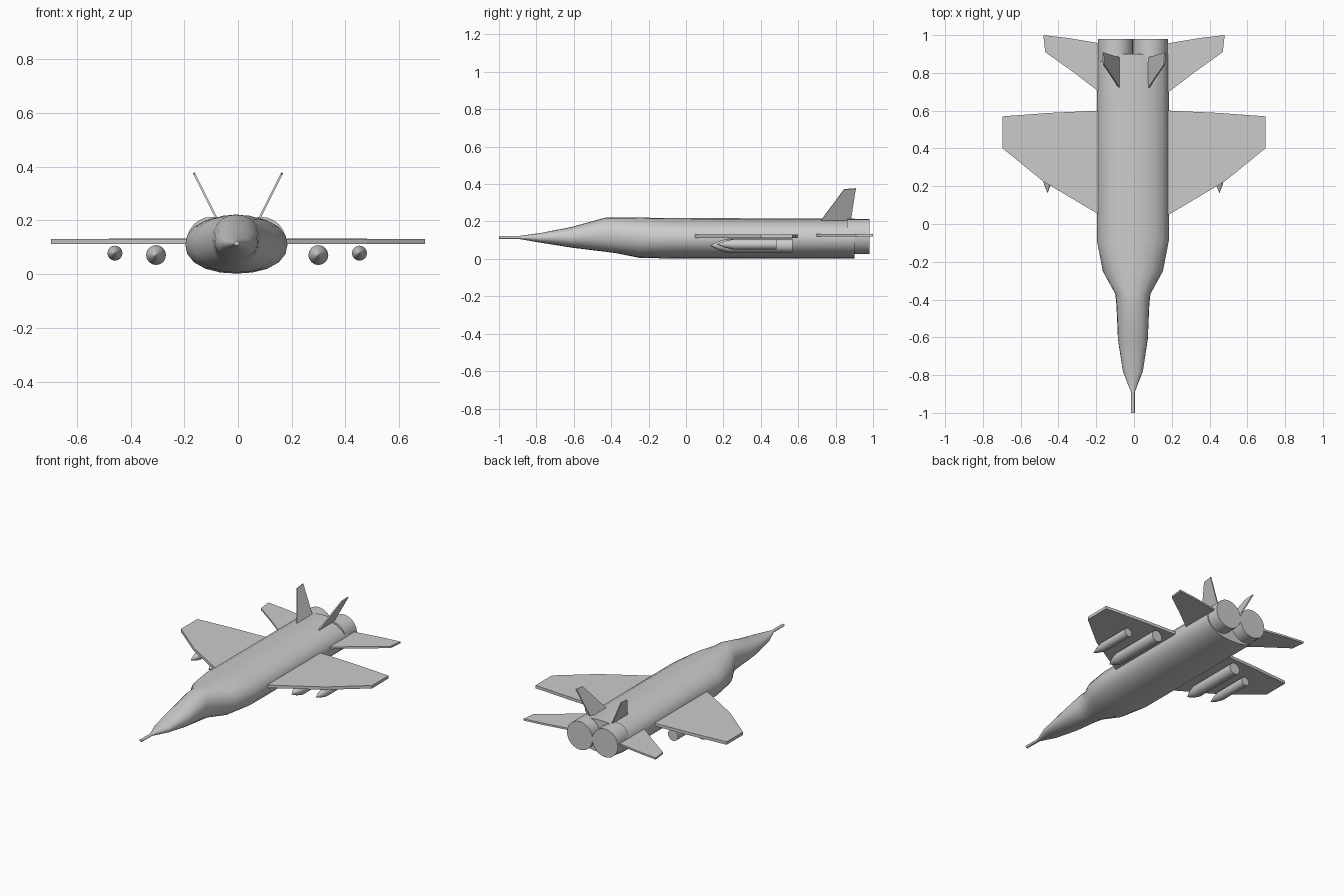
import bpy, bmesh
from math import sin, cos, pi, radians
from mathutils import Vector

if "Cube" in bpy.data.objects:
    bpy.data.objects.remove(bpy.data.objects["Cube"])

CX = -0.006  # hull sits a touch off the wing centre line


def make_object(name, bm, smooth=True):
    bmesh.ops.recalc_face_normals(bm, faces=bm.faces)
    mesh = bpy.data.meshes.new(name)
    bm.to_mesh(mesh)
    bm.free()
    obj = bpy.data.objects.new(name, mesh)
    bpy.context.collection.objects.link(obj)
    if smooth:
        bpy.ops.object.select_all(action='DESELECT')
        obj.select_set(True)
        bpy.context.view_layer.objects.active = obj
        bpy.ops.object.shade_smooth_by_angle(angle=radians(35))
    return obj


def loft(name, sections, sides, cx=0.0, power=2.0):
    """Skin rings given as (y, half width, bottom z, top z)."""
    bm = bmesh.new()
    rings = []
    for y, w, z0, z1 in sections:
        ring = []
        for i in range(sides):
            a = 2 * pi * i / sides
            c, s = cos(a), sin(a)
            k = (abs(c) ** power + abs(s) ** power) ** (-1 / power)
            ring.append(bm.verts.new((cx + w * k * c, y,
                                      (z0 + z1) / 2 + (z1 - z0) / 2 * k * s)))
        rings.append(ring)
    for a, b in zip(rings, rings[1:]):
        for i in range(sides):
            j = (i + 1) % sides
            bm.faces.new((a[i], a[j], b[j], b[i]))
    bm.faces.new(rings[0])
    bm.faces.new(rings[-1])
    return make_object(name, bm)


def plate(name, points, offset):
    """Flat panel from an outline, thickened along the offset vector."""
    bm = bmesh.new()
    face = bm.faces.new([bm.verts.new(p) for p in points])
    ext = bmesh.ops.extrude_face_region(bm, geom=[face], use_keep_orig=True)
    moved = [v for v in ext['geom'] if isinstance(v, bmesh.types.BMVert)]
    bmesh.ops.translate(bm, verts=moved, vec=Vector(offset))
    return make_object(name, bm, smooth=False)


# Fuselage with probe, nose and flared intake shoulders
loft("fuselage", [
    (-1.00, 0.010, 0.107, 0.123),
    (-0.89, 0.010, 0.106, 0.123),
    (-0.78, 0.053, 0.087, 0.138),
    (-0.61, 0.079, 0.060, 0.171),
    (-0.43, 0.087, 0.038, 0.221),
    (-0.37, 0.093, 0.030, 0.222),
    (-0.25, 0.159, 0.006, 0.221),
    (-0.09, 0.190, 0.002, 0.218),
    (0.90, 0.190, 0.002, 0.216),
], 20, CX, 2.2)

wing = [(0.10, 0.00), (0.185, 0.05), (0.48, 0.225), (0.695, 0.40),
        (0.695, 0.57), (0.45, 0.588), (0.185, 0.60), (0.10, 0.60)]
tail = [(0.10, 0.64), (0.185, 0.70), (0.33, 0.81), (0.47, 0.91),
        (0.48, 1.00), (0.35, 0.985), (0.185, 0.957), (0.10, 0.94)]
fin = [(0.078, 0.715, 0.195), (0.165, 0.845, 0.37),
       (0.168, 0.908, 0.375), (0.078, 0.88, 0.195)]

for side, s in (("left", -1), ("right", 1)):
    # Engine nozzle
    loft(f"{side}_nozzle", [(y, 0.093, 0.027, 0.213) for y in (0.86, 0.98)],
         24, CX + s * 0.092)
    # Main wing and tailplane
    plate(f"{side}_wing", [(s * x, y, 0.112) for x, y in wing], (0, 0, 0.019))
    plate(f"{side}_tailplane", [(s * x, y, 0.121) for x, y in tail], (0, 0, 0.012))
    # Canted tail fin
    plate(f"{side}_fin", [(s * x, y, z) for x, y, z in fin],
          (-s * 0.007, 0, 0.003))
    # Underwing stores
    for label, x, z, r, y0, y1 in (("inner", 0.302, 0.071, 0.037, 0.13, 0.57),
                                   ("outer", 0.455, 0.078, 0.028, 0.165, 0.485)):
        shape = [(y0, 0.001), (y0 + 0.045, r * 0.65), (y0 + 0.09, r), (y1, r)]
        loft(f"{side}_{label}_store", [(y, w, z - w, z + w) for y, w in shape],
             16, s * x + CX * 0.5)
